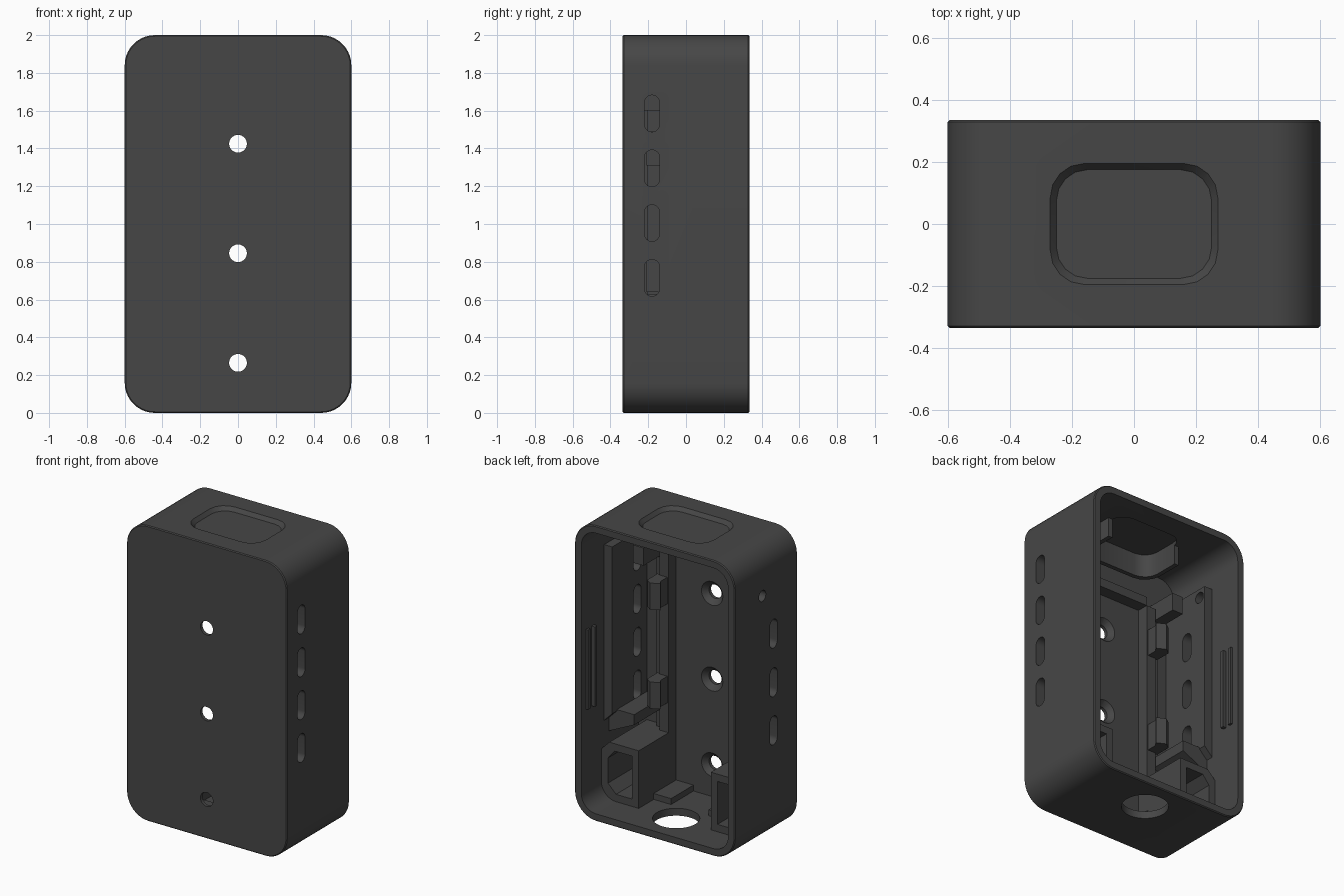
import bpy, bmesh, math
from mathutils import Vector

if "Cube" in bpy.data.objects:
    bpy.data.objects.remove(bpy.data.objects["Cube"])

gray = bpy.data.materials.new("dark_gray")
gray.diffuse_color = (0.062, 0.062, 0.062, 1)
gray.use_nodes = True
gray.node_tree.nodes["Principled BSDF"].inputs["Base Color"].default_value = gray.diffuse_color


def loft(name, pa, pb, axis, a, b, bevel=0.0):
    """Solid between outline pa at depth a and outline pb at depth b."""
    def place(p, d):
        u, v = p
        return {"x": (d, u, v), "y": (u, d, v), "z": (u, v, d)}[axis]
    bm = bmesh.new()
    va = [bm.verts.new(place(p, a)) for p in pa]
    vb = [bm.verts.new(place(p, b)) for p in pb]
    n = len(va)
    caps = [bm.faces.new(va), bm.faces.new(vb)]
    for i in range(n):
        j = (i + 1) % n
        bm.faces.new((va[i], va[j], vb[j], vb[i]))
    bmesh.ops.recalc_face_normals(bm, faces=bm.faces[:])
    if bevel:
        edges = list({e for f in caps for e in f.edges})
        bmesh.ops.bevel(bm, geom=edges, offset=bevel, segments=1, affect="EDGES")
    me = bpy.data.meshes.new(name)
    bm.to_mesh(me)
    bm.free()
    me.materials.append(gray)
    ob = bpy.data.objects.new(name, me)
    bpy.context.collection.objects.link(ob)
    return ob


def prism(name, pts, axis, a, b, bevel=0.0):
    return loft(name, pts, pts, axis, a, b, bevel)


def box(name, x0, x1, y0, y1, z0, z1):
    return prism(name, [(x0, y0), (x1, y0), (x1, y1), (x0, y1)], "z", z0, z1)


def rounded(u0, u1, v0, v1, r, seg=10):
    pts = []
    for k, (cu, cv) in enumerate([(u1 - r, v1 - r), (u0 + r, v1 - r),
                                  (u0 + r, v0 + r), (u1 - r, v0 + r)]):
        for i in range(seg + 1):
            t = math.pi / 2 * (k + i / seg)
            pts.append((cu + r * math.cos(t), cv + r * math.sin(t)))
    return pts


def circle(u, v, r, n=40):
    return [(u + r * math.cos(2 * math.pi * i / n),
             v + r * math.sin(2 * math.pi * i / n)) for i in range(n)]


def combine(ob, other, op="DIFFERENCE"):
    """Apply one boolean and discard the helper."""
    m = ob.modifiers.new("cut", "BOOLEAN")
    m.operation, m.object, m.solver = op, other, "EXACT"
    dg = bpy.context.evaluated_depsgraph_get()
    me = bpy.data.meshes.new_from_object(ob.evaluated_get(dg))
    ob.modifiers.clear()
    ob.data = me
    bpy.data.objects.remove(other)


# Shell open at the back
body = prism("case_shell", rounded(-0.6, 0.6, 0, 2, 0.16), "y", -0.335, 0.335, 0.006)
combine(body, prism("cavity", rounded(-0.55, 0.55, 0.05, 1.95, 0.11), "y", -0.28, 0.5))

# Thickened side walls, mirrored, with a sloped lower end
for s in (-1, 1):
    liner = prism("side_liner", [(s * 0.49, 0.62), (s * 0.57, 0.54),
                                 (s * 0.57, 1.75), (s * 0.49, 1.75)], "y", -0.30, 0.09)
    combine(body, liner, "UNION")

# Screw holes with inner countersinks
for z in (0.265, 0.845, 1.425):
    combine(body, prism("screw_hole", circle(0, z, 0.047), "y", -0.4, -0.2))
    combine(body, loft("countersink", circle(0, z, 0.045), circle(0, z, 0.09),
                       "y", -0.315, -0.27))

# Vent slots on both sides and the small side hole
for z in (0.715, 1.005, 1.295, 1.585):
    combine(body, prism("vent", rounded(-0.22, -0.14, z - 0.097, z + 0.097, 0.0399, 8),
                        "x", 0.4, 0.7))
for z in (0.735, 1.06, 1.39):
    combine(body, prism("vent", rounded(-0.12, -0.04, z - 0.097, z + 0.097, 0.0399, 8),
                        "x", -0.7, -0.4))
combine(body, prism("pin_hole", circle(0.04, 1.69, 0.037, 24), "x", -0.7, -0.4))

# Top opening with chamfered lip, and round cable hole below
opening = rounded(-0.25, 0.25, -0.175, 0.175, 0.10, 4)
combine(body, prism("top_opening", opening, "z", 1.8, 2.1))
combine(body, loft("top_chamfer", rounded(-0.25, 0.25, -0.175, 0.175, 0.10, 4),
                   rounded(-0.29, 0.29, -0.215, 0.215, 0.12, 4), "z", 1.975, 2.025))
combine(body, prism("cable_hole", circle(0, 0.105, 0.145, 64), "z", -0.1, 0.2))

# Collar hanging under the top opening, open toward the back
collar = prism("opening_collar", rounded(-0.28, 0.28, -0.205, 0.205, 0.12, 4), "z", 1.82, 1.96)
combine(collar, prism("collar_bore", opening, "z", 1.7, 2.1))
combine(collar, box("collar_gap", -0.4, 0.4, 0.09, 0.4, 1.7, 2.1))
parts = [body, collar]

# Ledge across the upper front wall
parts.append(box("upper_ledge", -0.27, 0.27, -0.29, -0.20, 1.66, 1.72))

for s, side in ((-1, "left"), (1, "right")):
    def sbox(name, x0, x1, *rest):
        parts.append(box(side + "_" + name, s * x0, s * x1, *rest))

    # Board rails with two clips each
    sbox("rail", 0.27, 0.34, -0.29, -0.20, 0.04, 1.66)
    sbox("rail_step", 0.34, 0.39, -0.29, -0.24, 0.44, 1.66)
    for z in (0.73, 1.40):
        parts.append(prism(side + "_clip", [(s * 0.28, -0.21), (s * 0.36, -0.21),
                     (s * 0.36, -0.10), (s * 0.32, -0.07), (s * 0.26, -0.10),
                     (s * 0.28, -0.13)], "z", z - 0.09, z + 0.09))
    # Upper stop block
    sbox("upper_stop", 0.36, 0.44, -0.29, -0.06, 1.60, 1.72)

    # Lid snap ridges near the back edge
    sbox("snap_ridge", 0.525, 0.57, 0.20, 0.225, 0.71, 1.25)
    sbox("snap_lip", 0.535, 0.57, 0.26, 0.285, 0.71, 1.25)

    # Lower pocket block with a recessed window
    block = prism(side + "_pocket_block",
                  [(s * x, z) for x, z in ((0.27, 0.03), (0.47, 0.03), (0.57, 0.13),
                   (0.57, 0.36), (0.49, 0.44), (0.27, 0.44))], "y", -0.29, 0.12)
    combine(block, prism("pocket", [(s * x, z) for x, z in
            ((0.32, 0.10), (0.44, 0.10), (0.50, 0.16), (0.50, 0.33),
             (0.45, 0.39), (0.32, 0.39))], "y", -0.18, 0.3))
    parts.append(block)

    # Sloped bracket above the pocket
    parts.append(prism(side + "_sloped_bracket", [(s * x, z) for x, z in
                 ((0.36, 0.56), (0.57, 0.46), (0.57, 0.56), (0.49, 0.63), (0.36, 0.63))],
                 "y", -0.29, 0.04))
    # Low floor pad beside the cable channel
    sbox("floor_pad", 0.14, 0.28, -0.29, -0.04, 0.04, 0.09)

# Smooth the round walls, keep edges sharp
for ob in bpy.context.scene.objects:
    ob.select_set(ob in parts)
bpy.context.view_layer.objects.active = body
bpy.ops.object.shade_smooth_by_angle(angle=math.radians(30))
